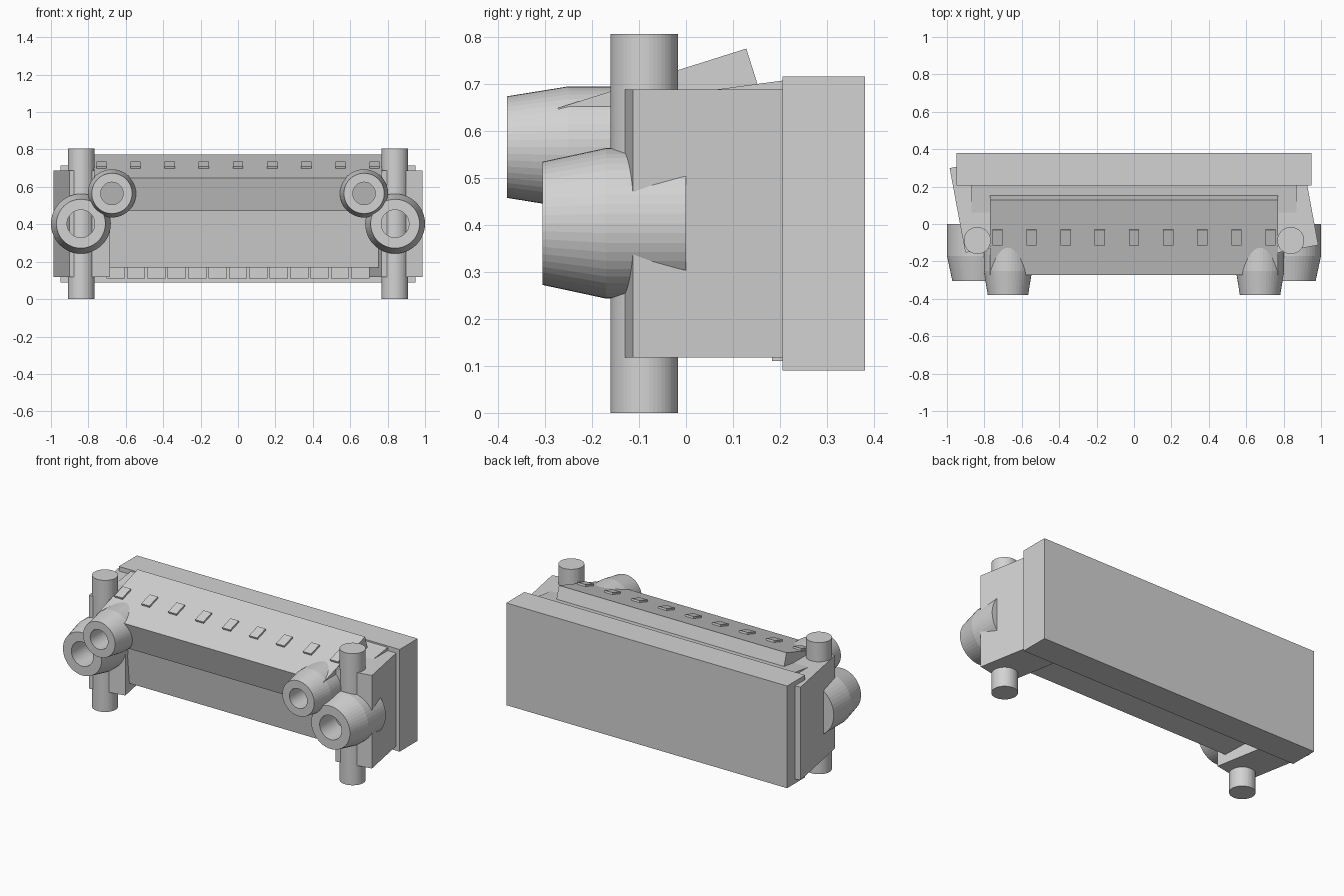
import bpy, bmesh, math
from mathutils import Matrix, Vector

if "Cube" in bpy.data.objects:
    bpy.data.objects.remove(bpy.data.objects["Cube"])

grey = bpy.data.materials.new("light_grey")
grey.use_nodes = True
colour = (0.65, 0.65, 0.65, 1)
grey.diffuse_color = colour
grey.node_tree.nodes["Principled BSDF"].inputs["Base Color"].default_value = colour


def finish(name, bm):
    bmesh.ops.recalc_face_normals(bm, faces=bm.faces)
    mesh = bpy.data.meshes.new(name)
    bm.to_mesh(mesh)
    bm.free()
    mesh.materials.append(grey)
    obj = bpy.data.objects.new(name, mesh)
    bpy.context.scene.collection.objects.link(obj)
    return obj


def box(name, centre, size, axis="Z", angle=0):
    bm = bmesh.new()
    turn = Matrix.Rotation(math.radians(angle), 4, axis)
    matrix = Matrix.Translation(centre) @ turn @ Matrix.Diagonal((*size, 1))
    bmesh.ops.create_cube(bm, size=1, matrix=matrix)
    return finish(name, bm)


def prism(name, profile, half_width):
    """Extrude a (y, z) outline along x."""
    bm = bmesh.new()
    face = bm.faces.new([bm.verts.new((-half_width, y, z)) for y, z in profile])
    side = bmesh.ops.extrude_face_region(bm, geom=[face])["geom"]
    verts = [v for v in side if isinstance(v, bmesh.types.BMVert)]
    bmesh.ops.translate(bm, verts=verts, vec=(2 * half_width, 0, 0))
    return finish(name, bm)


def lathe(name, profile, centre, axis, steps=48):
    """Spin (radius, distance) points around an axis."""
    bm = bmesh.new()
    axis = Vector(axis)
    verts = [bm.verts.new(Vector((r, 0, 0)) + axis * d) for r, d in profile]
    edges = [bm.edges.new(pair) for pair in zip(verts, verts[1:])]
    bmesh.ops.spin(bm, geom=verts + edges, cent=(0, 0, 0), axis=axis,
                   angle=math.tau, steps=steps, use_duplicate=False)
    bmesh.ops.remove_doubles(bm, verts=bm.verts, dist=0.0001)
    bmesh.ops.translate(bm, verts=bm.verts, vec=centre)
    return finish(name, bm)


def lamp(name, centre, radius, mouth, bore, front, shoulder, back, floor):
    """Blind-bored barrel with a tapered front."""
    profile = [(0, floor), (bore, floor), (bore, front), (mouth, front),
               (radius, shoulder), (radius, back), (0, back)]
    return lathe(name, profile, centre, (0, 1, 0))


# Rear slab and the thick leaning body in front of it
box("back_plate", (0, 0.2925, 0.4025), (1.9, 0.175, 0.625))
prism("leaning_body", [(-0.124, 0.662), (0.21, 0.707), (0.3, 0.719 - 0.01),
                       (0.3, 0.216), (-0.06, 0.17)], 0.87)

# Row of teeth under the body, against the slab
for i in range(13):
    box(f"tooth_{i + 1}", ((i - 6) * 0.109, 0.213, 0.165), (0.098, 0.06, 0.11))

# Tilted hood and its row of raised tabs
tilt = 17.5
box("hood", (0, -0.044, 0.622), (1.54, 0.42, 0.187), "X", tilt)
for i in range(9):
    box(f"hood_tab_{i + 1}", ((i - 4) * 0.1825, -0.07, 0.711),
        (0.055, 0.085, 0.024), "X", tilt)

# End assemblies: both end blocks turn the same way
for side, s in (("left", 1), ("right", -1)):
    box(f"{side}_end_block", (s * 0.8345, 0.093, 0.4025), (0.222, 0.46, 0.569), "Z", 10.5)
    lathe(f"{side}_post", [(0, 0), (0.072, 0), (0.072, 0.805), (0, 0.805)],
          (s * 0.838, -0.0885, 0), (0, 0, 1))
    lamp(f"{side}_large_lamp", (s * 0.84, 0, 0.403), 0.16, 0.131, 0.074,
         -0.305, -0.17, 0, -0.05)
    lamp(f"{side}_small_lamp", (s * 0.674, 0, 0.565), 0.129, 0.108, 0.06,
         -0.38, -0.25, -0.075, -0.15)
